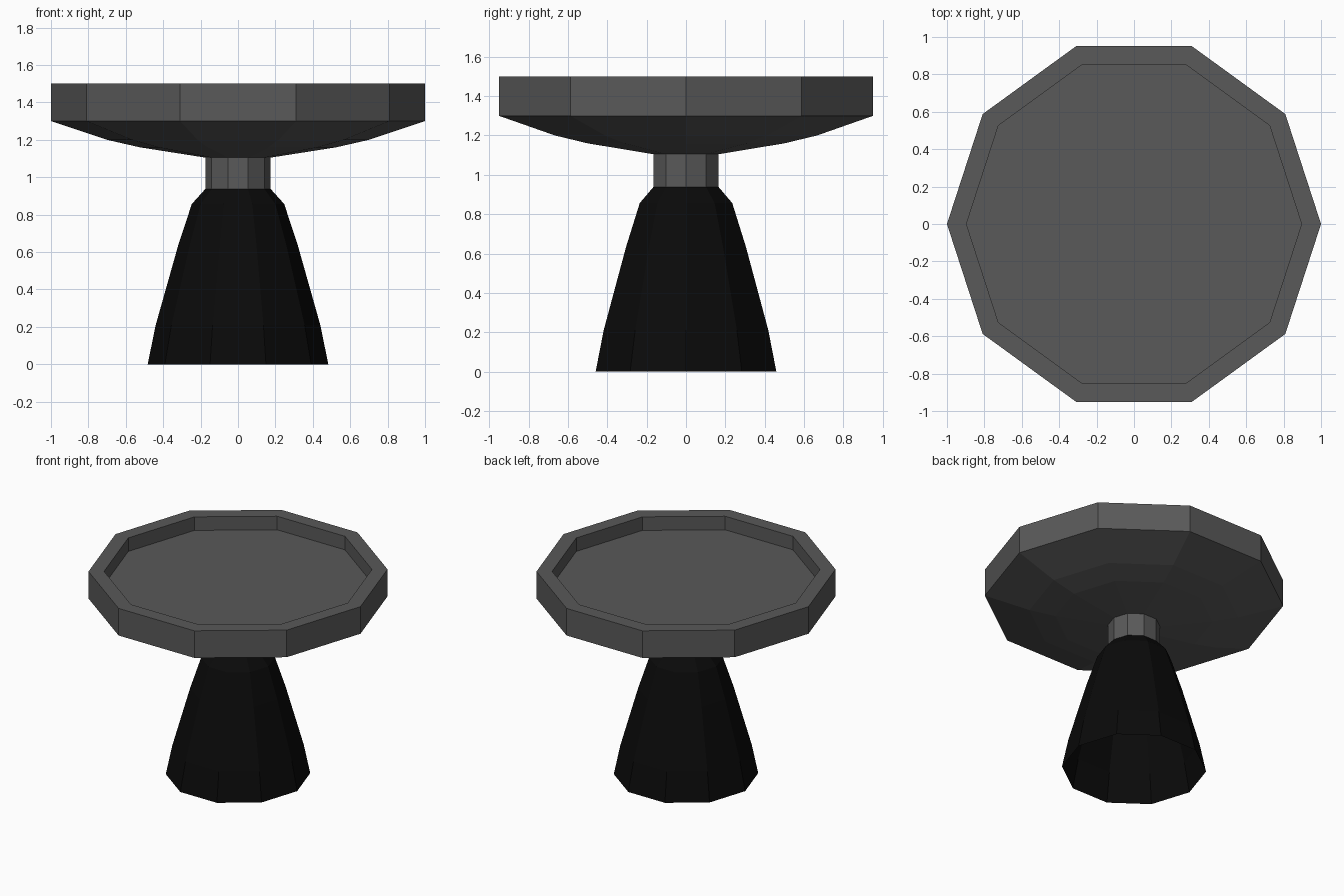
import bpy, bmesh
from math import cos, sin, tau

if "Cube" in bpy.data.objects:
    bpy.data.objects.remove(bpy.data.objects["Cube"])

SIDES = 10


def lathe(name, profile, material, open_bottom=False):
    """Spin a (radius, z) profile, listed bottom to top, into a ten-sided body."""
    bm = bmesh.new()
    rings = [[bm.verts.new((r * cos(tau * i / SIDES), r * sin(tau * i / SIDES), z))
              for i in range(SIDES)] for r, z in profile]
    for low, high in zip(rings, rings[1:]):
        for i in range(SIDES):
            j = (i + 1) % SIDES
            bm.faces.new((low[i], low[j], high[j], high[i]))
    if not open_bottom:
        bm.faces.new(rings[0][::-1])
    bm.faces.new(rings[-1])
    mesh = bpy.data.meshes.new(name)
    bm.to_mesh(mesh)
    bm.free()
    mesh.materials.append(material)
    obj = bpy.data.objects.new(name, mesh)
    bpy.context.collection.objects.link(obj)
    return obj


def colour(name, value):
    mat = bpy.data.materials.new(name)
    mat.diffuse_color = (value, value, value, 1)
    mat.use_nodes = True
    mat.node_tree.nodes["Principled BSDF"].inputs["Base Color"].default_value = mat.diffuse_color
    return mat


black = colour("black", 0.003)
dark_grey = colour("dark_grey", 0.1)

# Flared pedestal, a hollow shell open at the floor
lathe("pedestal_base", [(0.483, 0), (0.44, 0.21), (0.32, 0.635),
                        (0.247, 0.857), (0.175, 0.937)], black, open_bottom=True)

# Short neck between pedestal and tray
lathe("neck", [(0.175, 0.937), (0.175, 1.105)], dark_grey)

# Tray: curved underside, straight rim, recessed top
lathe("tray_top", [(0.175, 1.105), (0.525, 1.16), (0.70, 1.20), (1.0, 1.30),
                   (1.0, 1.5), (0.896, 1.5), (0.896, 1.4)], dark_grey)
